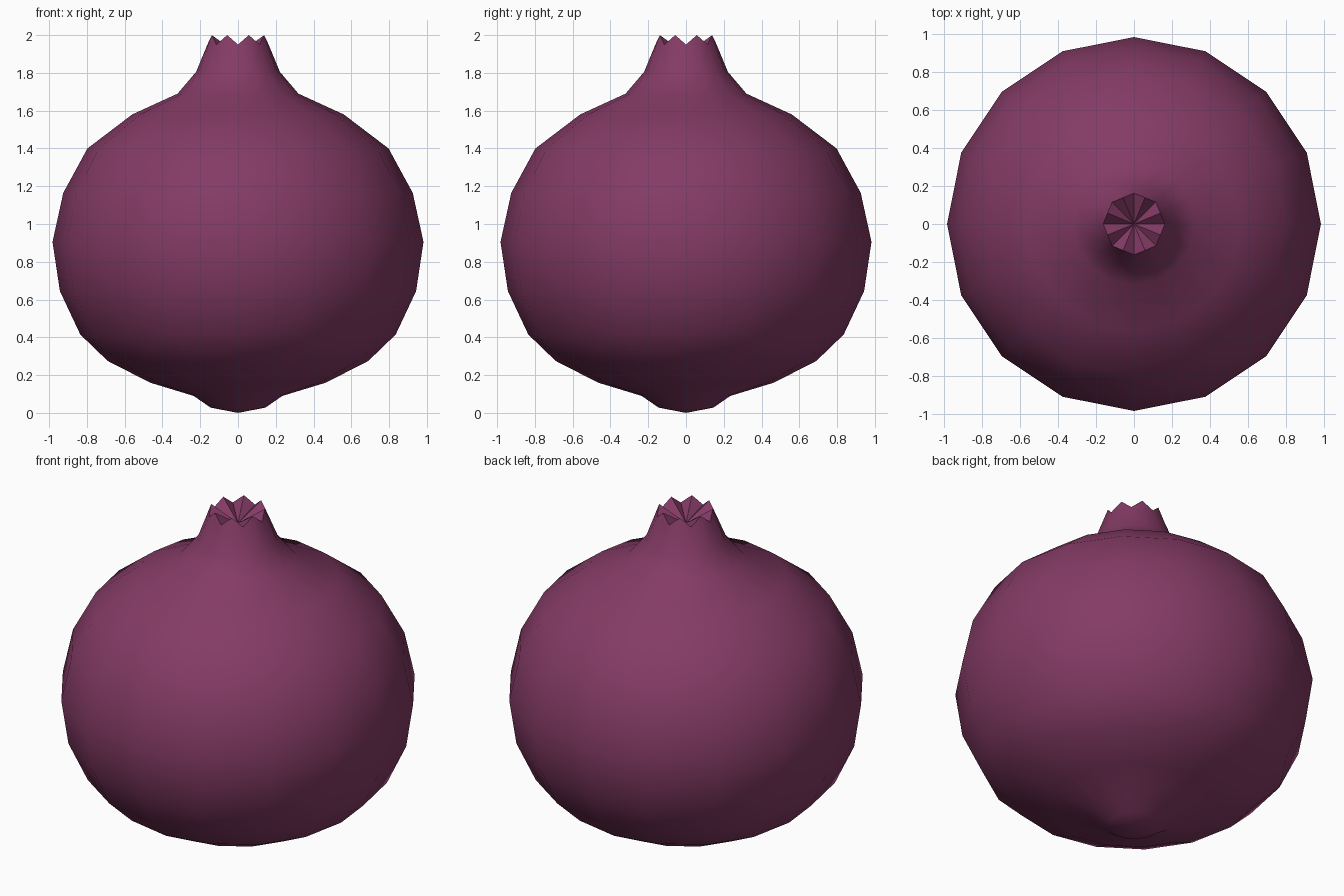
import bpy, bmesh, math

if "Cube" in bpy.data.objects:
    bpy.data.objects.remove(bpy.data.objects["Cube"])

SIDES = 16
skin = bpy.data.materials.new("plum red skin")
skin.diffuse_color = (0.23, 0.043, 0.13, 1)
skin.use_nodes = True
skin.node_tree.nodes["Principled BSDF"].inputs["Base Color"].default_value = skin.diffuse_color

# Profile (radius, height) from blossom base up to the neck
profile = [(0.145, 0.028), (0.235, 0.09), (0.465, 0.16), (0.69, 0.275),
           (0.835, 0.415), (0.943, 0.645), (0.982, 0.905), (0.925, 1.165),
           (0.797, 1.40), (0.56, 1.58), (0.32, 1.69), (0.222, 1.805)]

bm = bmesh.new()


def ring(fn):
    verts = []
    for i in range(SIDES):
        r, z = fn(i)
        a = 2 * math.pi * i / SIDES
        verts.append(bm.verts.new((r * math.cos(a), r * math.sin(a), z)))
    return verts


# Body rings, then the zigzag crown rim (tips on odd spokes)
rings = [ring(lambda i, p=p: p) for p in profile]
rings.append(ring(lambda i: (0.15, 2.0) if i % 2 else (0.162, 1.95)))
for lo, hi in zip(rings, rings[1:]):
    for i in range(SIDES):
        j = (i + 1) % SIDES
        bm.faces.new((lo[i], lo[j], hi[j], hi[i]))

# Closed base and sunken fan inside the crown
base = bm.verts.new((0, 0, 0))
hollow = bm.verts.new((0, 0, 1.90))
for i in range(SIDES):
    j = (i + 1) % SIDES
    bm.faces.new((rings[0][j], rings[0][i], base))
    bm.faces.new((rings[-1][i], rings[-1][j], hollow))

mesh = bpy.data.meshes.new("pomegranate_fruit")
bm.to_mesh(mesh)
bm.free()
mesh.materials.append(skin)
fruit = bpy.data.objects.new("pomegranate_fruit", mesh)
bpy.context.collection.objects.link(fruit)
bpy.context.view_layer.objects.active = fruit
fruit.select_set(True)
bpy.ops.object.shade_smooth_by_angle(angle=math.radians(60))
